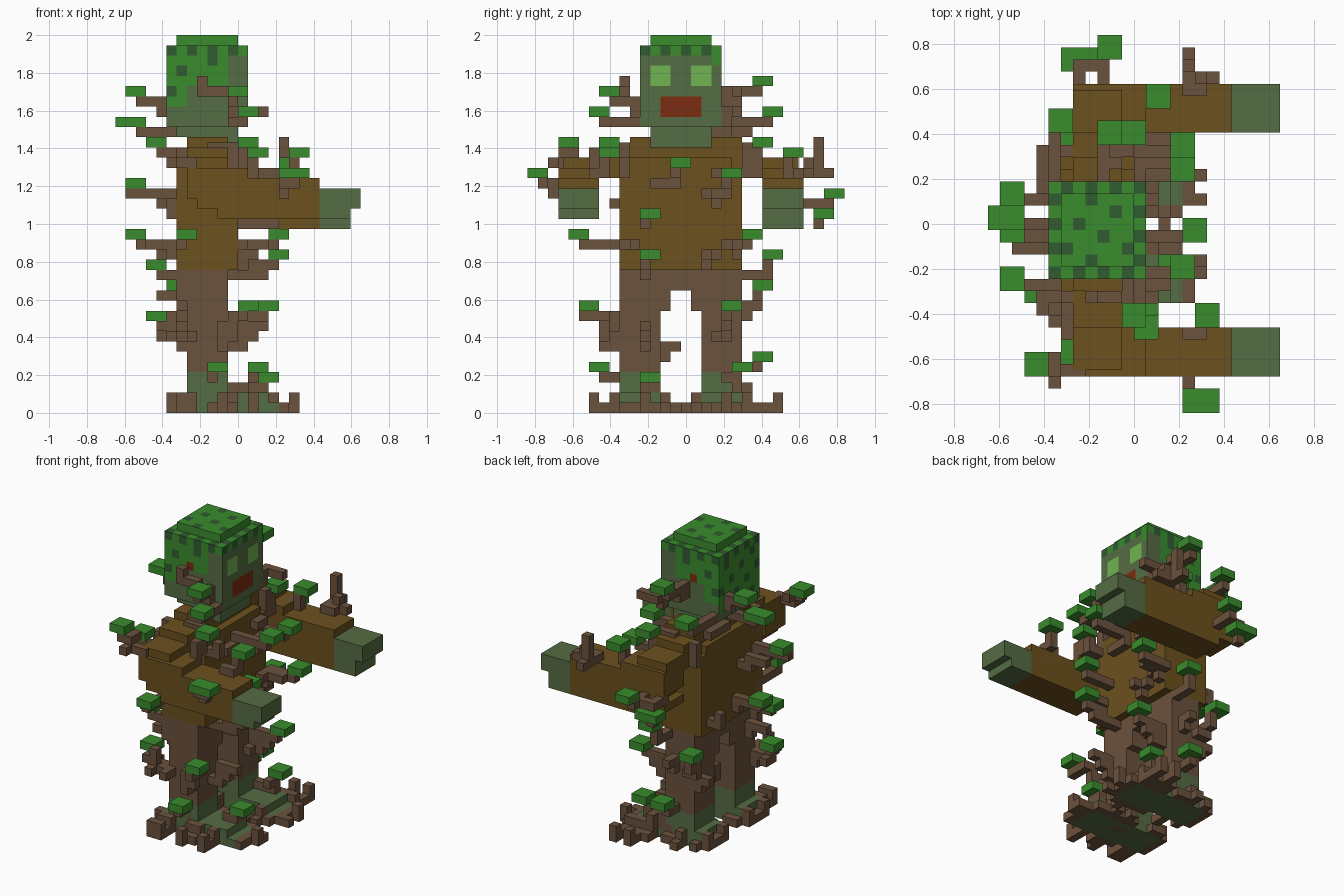
import bpy, bmesh, random
from math import floor
from mathutils import Vector

random.seed(11)
U = 2 / 37  # one block

if "Cube" in bpy.data.objects:
    bpy.data.objects.remove(bpy.data.objects["Cube"], do_unlink=True)


def material(name, r, g, b):
    m = bpy.data.materials.new(name)
    m.use_nodes = True
    m.diffuse_color = (r, g, b, 1)
    m.node_tree.nodes["Principled BSDF"].inputs["Base Color"].default_value = (r, g, b, 1)
    return m


LEAF = material("leaf green", 0.042, 0.265, 0.026)
MOSS = material("dark moss", 0.029, 0.105, 0.03)
SKIN = material("dull green skin", 0.09, 0.15, 0.056)
COAT = material("ochre brown", 0.148, 0.082, 0.013)
BARK = material("bark brown", 0.148, 0.084, 0.047)
EYE = material("pale green", 0.16, 0.46, 0.085)
MOUTH = material("rust red", 0.2, 0.025, 0.005)


def add_box(bm, lo, size, cuts=0):
    """Box from its low corner and size, in blocks."""
    geo = bmesh.ops.create_cube(bm, size=1)
    for v in geo["verts"]:
        v.co = Vector([(lo[i] + size[i] * (v.co[i] + 0.5)) * U for i in range(3)])
    if cuts:
        edges = list({e for v in geo["verts"] for e in v.link_edges})
        bmesh.ops.subdivide_edges(bm, edges=edges, cuts=cuts, use_grid_fill=True)


def make(name, boxes, mats, cuts=0, rule=None):
    bm = bmesh.new()
    for lo, size in boxes:
        add_box(bm, lo, size, cuts)
    bm.normal_update()
    if rule:
        for f in bm.faces:
            f.material_index = rule(f.calc_center_median() / U, f.normal)
    me = bpy.data.meshes.new(name)
    bm.to_mesh(me)
    bm.free()
    for m in mats:
        me.materials.append(m)
    ob = bpy.data.objects.new(name, me)
    bpy.context.collection.objects.link(ob)
    return ob


def speckle(c, n):
    """Evenly scattered dark cells."""
    a, b = [floor(c[i] + 0.01) for i in range(3) if abs(n[i]) < 0.5]
    return int((a + 2 * b) % 5 == 0)


# Head: hair on top, back and sides; eyes and mouth on the +x face
def head_rule(c, n):
    x, y, z = c
    if n.z < -0.5:
        return 2
    rim = z > 35
    if n.x > 0.5:
        if 32 < z < 34 and (-3.5 < y < -1.5 or 0.5 < y < 2.5):
            return 3
        if 29 < z < 31 and -2.5 < y < 1.5:
            return 4
        hair = rim or (z > 34 and int(y + 9) % 3 == 0)
    elif abs(n.y) > 0.5:
        if -4 < x < -3 and 32 < z < 33:
            return 4
        hair = rim or (z > 32 and x < -1) or (z > 30 and x < -5)
    else:
        hair = n.z > 0.5 or z > 29
    if not hair:
        return 2
    if rim:
        return floor(x + 20) % 2 ^ floor(y + 20.5) % 2
    return speckle(c, n)


def cap_rule(c, n):
    return speckle(c, n) if n.z > 0.5 else 0


make("head", [((-7, -4.5, 28), (8, 8, 8))], [LEAF, MOSS, SKIN, EYE, MOUTH], 7, head_rule)
make("hair_cap", [((-6, -3.5, 36), (6, 6, 1))], [LEAF, MOSS], 5, cap_rule)
make("neck", [((-6, -3.5, 27), (6, 6, 1)), ((-5, -3.5, 26), (5, 6, 1))], [SKIN])

# Coat
make("torso", [((-6, -6.5, 14), (6, 12, 10))], [COAT])
make("shoulders", [((-5, -9.5, 23), (4, 18, 2)), ((-5, -8.5, 25), (4, 16, 1)),
                   ((-5, -5.5, 26), (4, 11, 1)), ((-6, -5.5, 24), (6, 10, 1))], [COAT])

# Arms stretched forward, stepped under the shoulder, one hanging a block lower
for side, y, low in (("right", -12.5, 19), ("left", 7.5, 18)):
    steps = [((z - 24, y, z), (32 - z, 4, 1)) for z in range(low + 1, 21)]
    make(side + "_arm", steps + [((-5, y, 21), (13, 4, 2)), ((low - 21, y, low), (29 - low, 4, 1)),
                                 ((-5, y, 23), (6, 4, 1)), ((-5, y + 0.5, 24), (4, 3, 1))], [COAT])
    make(side + "_hand", [((8, y, 20), (4, 4, 2)), ((8, y, low), (3, 4, 20 - low))], [SKIN])

# Hips, legs and feet
make("hips", [((-5, -6.5, 12), (4, 12, 2)), ((-5, -6.5, 10), (4, 5, 2)),
              ((-5, 0.5, 10), (4, 5, 2))], [BARK])
for side, y in (("right", -6.5), ("left", 1.5)):
    make(side + "_leg", [((-5, y, 4), (4, 4, 6))], [BARK])
    make(side + "_foot", [((-5, y, 2), (4, 4, 2)), ((-6, y, 0), (9, 4, 2)),
                          ((3, y, 0), (1, 4, 1))], [SKIN])


# Twigs: blocky paths from the nearest body part to a point
def clamp(v, a, b):
    return max(a, min(b, v))


def anchor(x, y, z):
    left = y > -0.5
    if z >= 27:
        return [clamp(x, -7, 0), clamp(y, -4.5, 2.5), max(z - 1, 28)]
    if z >= 17 and abs(y) > 8:
        lo = 7.5 if left else -12.5
        return [clamp(x, -5, 7), clamp(y, lo, lo + 3), clamp(z - 1, 20, 24 if x < -1 else 22)]
    if z >= 14:
        return [clamp(x, -6, -1), clamp(y, -6.5, 4.5), min(z - 1, 23)]
    lo = 1.5 if left else -6.5
    return [clamp(x, -5, -2), clamp(y, lo, lo + 3), max(z - 2, 0)]


def twig(x, y, z):
    p, goal = anchor(x, y, z), (x, y, z)
    cells = [(tuple(p), (1, 1, 1))]
    while True:
        gaps = [i for i in range(3) if abs(goal[i] - p[i]) > 0.1]
        if not gaps:
            return cells
        i = random.choice(gaps)
        p[i] += 1 if goal[i] > p[i] else -1
        cells.append((tuple(p), (1, 1, 1)))
        if random.random() < 0.22:  # side bud
            bud = list(p)
            bud[random.randrange(2)] += random.choice((-1, 1))
            cells.append((tuple(bud), (1, 1, 1)))


# Leaf slabs: low corner, then width in x (all two deep)
leaves = [
    (-3, 13.5, 21, 2), (-6, 12.5, 19, 3), (1, 9.5, 25, 2), (-7, 6.5, 12, 2),
    (-11, 1.5, 31, 2), (-12, -0.5, 28, 3), (-11, -5.5, 22, 2), (-11, -1.5, 17, 2),
    (-1, -8.5, 31, 2), (0, -9.5, 29, 2), (-3, 6.5, 32, 2), (-7, 7.5, 29, 2),
    (0, -8.5, 26, 2), (5, -8.5, 25, 2), (-1, 6.5, 26, 2), (4, -15.5, 23, 3),
    (4, -1.5, 24, 2), (3, -4.5, 19, 2), (3, -4.5, 15, 2), (-2, 7.5, 15, 2),
    (3, 5.5, 17, 2), (0, -10.5, 10, 2), (2, 3.5, 10, 2), (-3, 6.5, 5, 2),
    (-3, -9.5, 4, 2), (2, -4.5, 3, 2), (1, 4.5, 4, 2), (-9, -6.5, 14, 2),
    (-9, -6.5, 9, 2), (-9, -12.5, 26, 2), (-6, -11.5, 17, 2), (3, 3.5, 23, 2),
]
make("leaves", [((x, y, z), (w, 2, 1)) for x, y, z, w in leaves], [LEAF])

stems = []
for x, y, z, w in leaves:
    a = anchor(x, y, z - 1)
    stems += twig(clamp(a[0], x, x + w - 1), clamp(a[1], y, y + 1), z - 1)
# Bare twigs
for tip in [(4, 12.5, 26), (5, 11.5, 24), (-10, -2.5, 21), (-8, -6.5, 20), (-8, 3.5, 16),
            (2, 4.5, 16), (1, 1.5, 15), (2, -5.5, 16), (-7, -7.5, 9), (2, -4.5, 8),
            (1, 3.5, 9), (-7, 4.5, 8), (-2, -8.5, 8), (-8, -5.5, 11), (-3, 6.5, 10),
            (-8, 4.5, 27), (2, 4.5, 29), (1, -6.5, 24), (1, 2.5, 21), (0, -3.5, 22)]:
    stems += twig(*tip)
# Snag between the legs, and a short snag over one ear
stems += [((-3, -2.5, 5), (1, 1, 2)), ((-3, -1.5, 6), (1, 1, 1)),
          ((-4, -6.5, 31), (1, 1, 2)), ((-3, -6.5, 31), (2, 1, 1))]
make("twigs", stems, [BARK])

# Short vines on the chest and over the shoulders
vines = [((0, y, z), (1, w, 1)) for y, z, w in
         ((-3.5, 22, 2), (1.5, 21, 1), (2.5, 23, 2), (1.5, 15, 2), (3.5, 16, 2), (-6.5, 16, 2))]
for y in (-6.5, 5.5):
    vines += [((-6, y, 23), (1, 1, 3)), ((-3, y, 26), (3, 1, 0.5)), ((-1, y, 24), (1, 1, 2))]
make("vines", vines, [BARK])

# Roots creeping out around the feet
roots = []
for y0, longest in ((-6.5, 3), (1.5, 4)):
    for i in range(-6, 4):
        for y, d in ((y0 - 1, -1), (y0 + 4, 1)):
            inner = (y + 0.5) * d < 0
            n = random.choice((0, 1, 1, 2) if inner else (0, 1, 1, 2, 3, longest))
            if n:
                roots.append(((i, y if d > 0 else y - n + 1, 0), (1, n, 1)))
            if n > 1:
                roots.append(((i, y, 0), (1, 1, 2)))
            if n > 2:
                roots.append(((i, y + (n - 1) * d, 0), (1, 1, 2)))
    for j in range(4):
        n = random.choice((1, 1, 2))
        roots.append(((4, y0 + j, 0), (n, 1, 1)))
        roots.append(((-7, y0 + j, 0), (1, 1, random.choice((1, 2)))))
    roots.append(((5, y0 + 2, 0), (1, 1, 2)))
make("roots", roots, [BARK])
